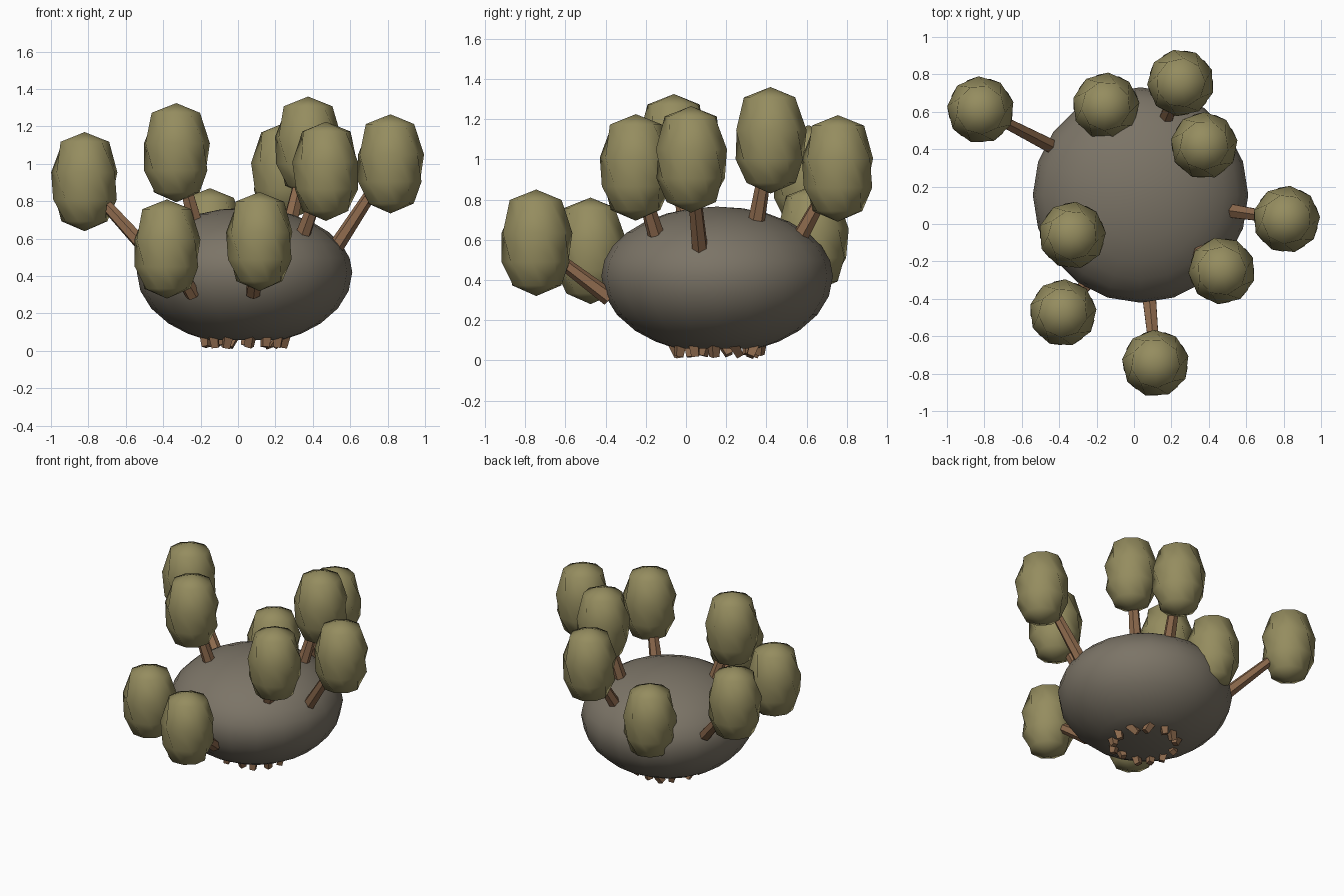
import bpy, bmesh, math, random
from mathutils import Vector

random.seed(4)
if "Cube" in bpy.data.objects:
    bpy.data.objects.remove(bpy.data.objects["Cube"], do_unlink=True)


def material(name, rgb):
    mat = bpy.data.materials.new(name)
    mat.use_nodes = True
    color = (*rgb, 1)
    mat.diffuse_color = color
    bsdf = mat.node_tree.nodes["Principled BSDF"]
    bsdf.inputs["Base Color"].default_value = color
    bsdf.inputs["Roughness"].default_value = 0.9
    return mat


STONE = material("grey brown stone", (0.20, 0.175, 0.135))
BARK = material("brown bark", (0.27, 0.145, 0.075))
LEAF = material("olive leaves", (0.30, 0.265, 0.115))


def finish(bm, name, mat, angle):
    bmesh.ops.recalc_face_normals(bm, faces=bm.faces)
    mesh = bpy.data.meshes.new(name)
    bm.to_mesh(mesh)
    bm.free()
    mesh.materials.append(mat)
    obj = bpy.data.objects.new(name, mesh)
    bpy.context.collection.objects.link(obj)
    bpy.ops.object.select_all(action='DESELECT')
    obj.select_set(True)
    bpy.context.view_layer.objects.active = obj
    bpy.ops.object.shade_smooth_by_angle(angle=math.radians(angle))
    return obj


def lathe(name, profile, sides, center, mat, angle, turn=0.0, stagger=0.0):
    """Closed round solid from (radius, height) points, listed top to bottom."""
    bm = bmesh.new()
    rings = []
    for i, (r, z) in enumerate(profile):
        count = 1 if r == 0 else sides
        ring = []
        for k in range(count):
            a = turn + (k + stagger * i) * math.tau / sides
            ring.append(bm.verts.new((center[0] + r * math.cos(a),
                                      center[1] + r * math.sin(a), center[2] + z)))
        rings.append(ring)
    for top, low in zip(rings, rings[1:]):
        for k in range(sides):
            n = (k + 1) % sides
            if len(top) == 1:
                bm.faces.new((top[0], low[k], low[n]))
            elif len(low) == 1:
                bm.faces.new((top[k], low[0], top[n]))
            else:
                bm.faces.new((top[k], low[k], low[n]))
                bm.faces.new((top[k], low[n], top[n]))
    if len(rings[-1]) > 1:
        bm.faces.new(rings[-1])
    return finish(bm, name, mat, angle)


def branch(name, start, end, r1, r2, sides):
    """Tapered flat-sided stick between two points."""
    start, end = Vector(start), Vector(end)
    bm = bmesh.new()
    bmesh.ops.create_cone(bm, cap_ends=True, segments=sides, radius1=r1,
                          radius2=r2, depth=(end - start).length)
    turn = (end - start).to_track_quat('Z', 'Y')
    for v in bm.verts:
        v.co = turn @ v.co + (start + end) / 2
    return finish(bm, name, BARK, 20)


# Rounded island body with a flat underside
CX, CY, CZ, R = 0.035, 0.155, 0.42, 0.576
outline = []
for i in range(8):
    a = math.radians(90 - 90 * i / 7)
    outline.append((0 if i == 0 else R * math.cos(a), 0.345 * math.sin(a)))
for deg in (15, 30, 45, 58, 69):
    a = math.radians(deg)
    outline.append((R * math.cos(a), -0.386 * math.sin(a)))
lathe("island_body", outline, 20, (CX, CY, CZ), STONE, 50)

# Trees: crown centre and trunk foot
trees = [
    ((-0.82, 0.61, 0.905), (-0.45, 0.42, 0.50)),
    ((-0.15, 0.63, 0.605), (-0.09, 0.57, 0.35)),
    ((0.25, 0.755, 0.955), (0.17, 0.56, 0.60)),
    ((0.375, 0.42, 1.095), (0.28, 0.35, 0.69)),
    ((0.815, 0.025, 1.0), (0.52, 0.07, 0.55)),
    ((0.47, -0.25, 0.96), (0.35, -0.15, 0.63)),
    ((0.115, -0.745, 0.585), (0.08, -0.38, 0.31)),
    ((-0.38, -0.475, 0.545), (-0.24, -0.30, 0.30)),
    ((-0.33, -0.06, 1.06), (-0.23, 0.0, 0.69)),
]
crown = [(0, 0.265), (0.132, 0.213), (0.18, 0.05), (0.173, -0.095),
         (0.125, -0.212), (0, -0.265)]
for i, (top, foot) in enumerate(trees, 1):
    branch(f"trunk_{i}", foot, top, 0.042, 0.028, 6)
    lathe(f"crown_{i}", crown, 9, top, LEAF, 80, random.uniform(0, 1), 0.5)

# Ring of broken root stubs around the underside
STUBS = 13
for k in range(STUBS):
    a = k * math.tau / STUBS
    out = Vector((math.cos(a), math.sin(a), 0))
    side = Vector((-out.y, out.x, 0))
    mid = Vector((CX, CY, 0)) + out * 0.2
    start = mid + out * 0.015 + side * random.uniform(-0.03, 0.03) + Vector((0, 0, 0.085))
    end = mid + out * random.uniform(-0.02, 0.02) + side * random.uniform(-0.03, 0.03)
    end.z = random.uniform(0.015, 0.03)
    branch(f"root_stub_{k + 1}", start, end, 0.034, 0.026, 4)
